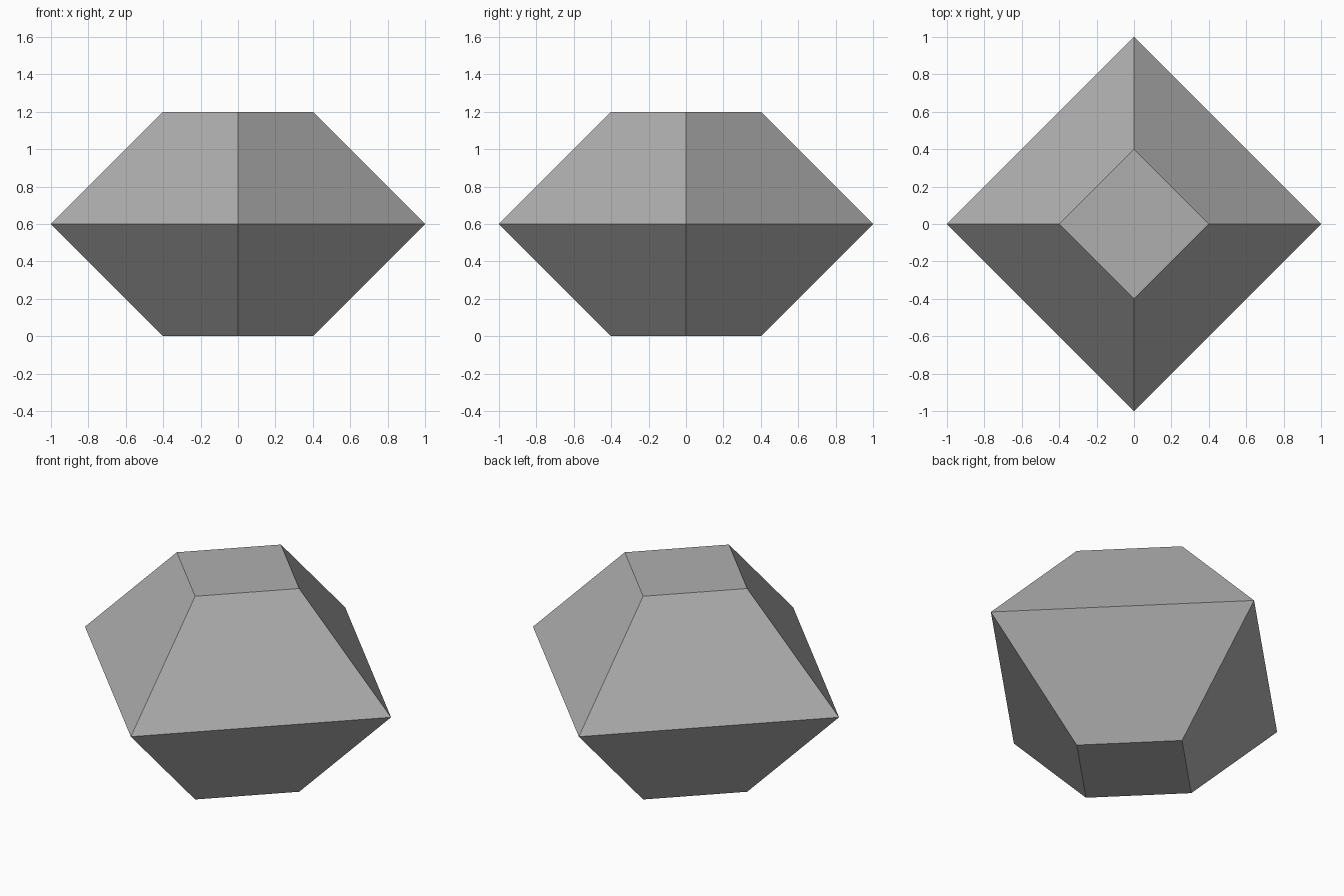
import bpy
import bmesh
from math import cos, sin, pi

cube = bpy.data.objects.get("Cube")
if cube:
    bpy.data.objects.remove(cube, do_unlink=True)

# Plain grey material
grey = bpy.data.materials.new("mid_grey")
grey.use_nodes = True
colour = (0.43, 0.43, 0.43, 1.0)
grey.diffuse_color = colour
grey.node_tree.nodes["Principled BSDF"].inputs["Base Color"].default_value = colour

# Four-sided gem: square rings stacked as (radius, height)
SIDES = 4
profile = [(0.4, 0.0), (1.0, 0.6), (0.4, 1.2)]

bm = bmesh.new()
rings = [[bm.verts.new((r * cos(2 * pi * i / SIDES), r * sin(2 * pi * i / SIDES), z))
          for i in range(SIDES)] for r, z in profile]

# Sloping sides between neighbouring rings
for low, high in zip(rings, rings[1:]):
    for i in range(SIDES):
        j = (i + 1) % SIDES
        bm.faces.new((low[i], low[j], high[j], high[i]))

# Flat base and top
bm.faces.new(rings[0][::-1])
bm.faces.new(rings[-1])
bmesh.ops.recalc_face_normals(bm, faces=bm.faces)

mesh = bpy.data.meshes.new("gem")
bm.to_mesh(mesh)
bm.free()
mesh.materials.append(grey)
gem = bpy.data.objects.new("gem", mesh)
bpy.context.collection.objects.link(gem)
